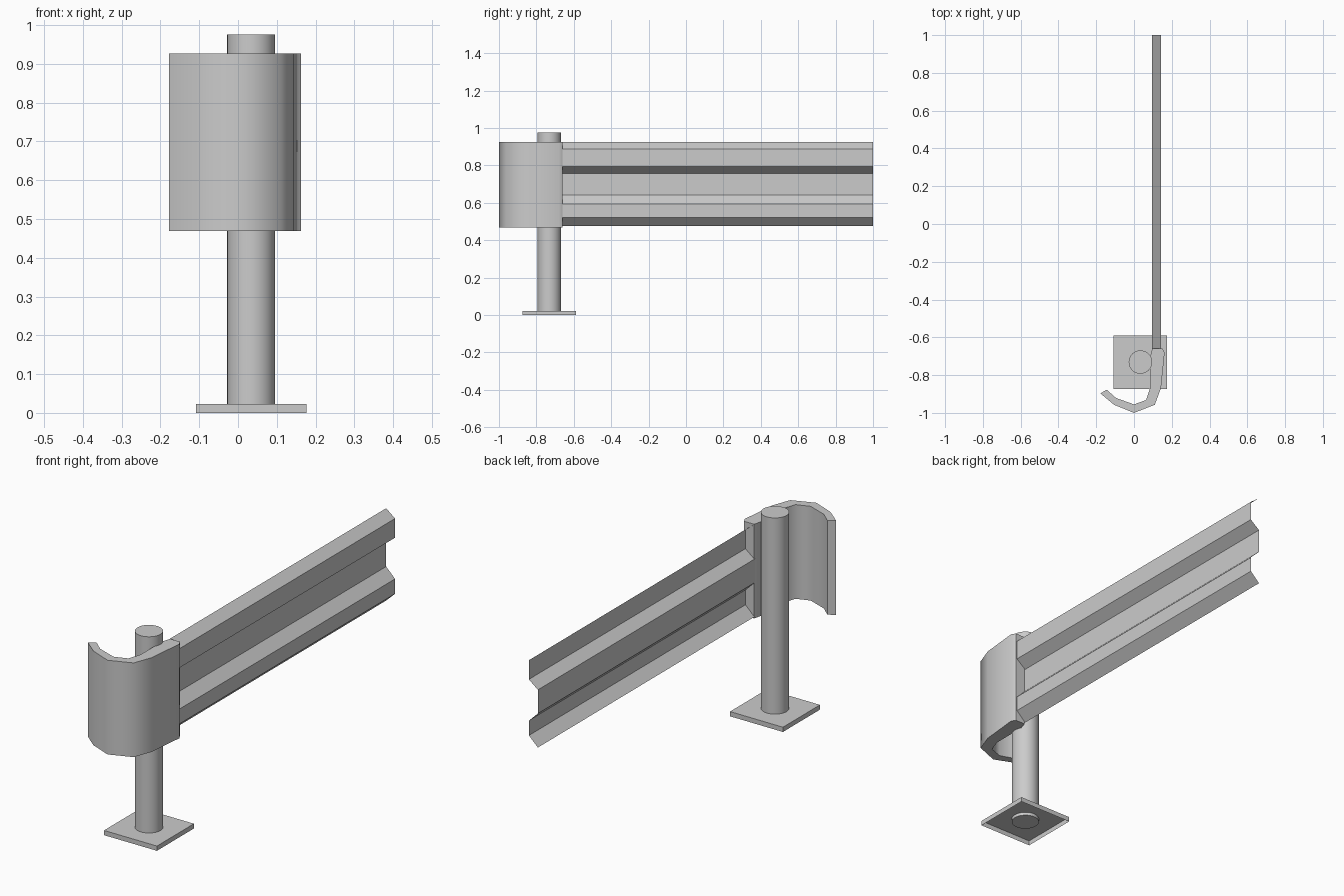
import bpy, bmesh, math

if "Cube" in bpy.data.objects:
    bpy.data.objects.remove(bpy.data.objects["Cube"])

steel = bpy.data.materials.new("galvanised_grey")
steel.diffuse_color = (0.6, 0.6, 0.6, 1)
steel.use_nodes = True
steel.node_tree.nodes["Principled BSDF"].inputs["Base Color"].default_value = steel.diffuse_color


def finish(name, bm, smooth=None, recalc=True):
    if recalc:
        bmesh.ops.recalc_face_normals(bm, faces=bm.faces)
    mesh = bpy.data.meshes.new(name)
    bm.to_mesh(mesh)
    bm.free()
    mesh.materials.append(steel)
    ob = bpy.data.objects.new(name, mesh)
    bpy.context.collection.objects.link(ob)
    if smooth:
        bpy.ops.object.select_all(action='DESELECT')
        ob.select_set(True)
        bpy.context.view_layer.objects.active = ob
        bpy.ops.object.shade_smooth_by_angle(angle=math.radians(smooth))
    return ob


def prism(bm, outline, z0, z1, bottom=True):
    """Upright prism over a counter-clockwise outline, optionally open below."""
    low = [bm.verts.new((x, y, z0)) for x, y in outline]
    high = [bm.verts.new((x, y, z1)) for x, y in outline]
    n = len(outline)
    for i in range(n):
        j = (i + 1) % n
        bm.faces.new((low[i], low[j], high[j], high[i]))
    bm.faces.new(high)
    if bottom:
        bm.faces.new(low[::-1])


PX, PY = 0.034, -0.731      # post centre

# Base plate: shallow pressed tray, open underneath
bm = bmesh.new()
h = 0.142
prism(bm, [(PX - h, PY - h), (PX + h, PY - h), (PX + h, PY + h), (PX - h, PY + h)],
      0, 0.023, bottom=False)
finish("base_plate", bm, recalc=False)

# Round post
bm = bmesh.new()
r, sides = 0.062, 32
ring = [(PX + r * math.cos(2 * math.pi * i / sides),
         PY + r * math.sin(2 * math.pi * i / sides)) for i in range(sides)]
prism(bm, ring, 0.008, 0.975)
finish("post", bm, smooth=40)

# W-profile rail: a single folded sheet, facing +x
profile = [(0.095, 0.925), (0.143, 0.888), (0.143, 0.795), (0.095, 0.757),
           (0.095, 0.642), (0.143, 0.595), (0.143, 0.523), (0.095, 0.477)]
bm = bmesh.new()
near = [bm.verts.new((x, -0.665, z)) for x, z in profile]
far = [bm.verts.new((x, 1.0, z)) for x, z in profile]
for i in range(len(profile) - 1):
    bm.faces.new((near[i], near[i + 1], far[i + 1], far[i]))
finish("guard_rail", bm, recalc=False)

# Curved end terminal with thickness
outer = [(-0.178, -0.897), (-0.106, -0.957), (0.0, -1.0), (0.11, -0.957),
         (0.143, -0.868), (0.162, -0.68), (0.15, -0.66)]
inner = [(0.097, -0.66), (0.086, -0.70), (0.085, -0.87), (0.064, -0.932),
         (0.0, -0.955), (-0.095, -0.921), (-0.145, -0.877)]
bm = bmesh.new()
prism(bm, outer + inner, 0.469, 0.926)
finish("end_terminal", bm, smooth=52)
